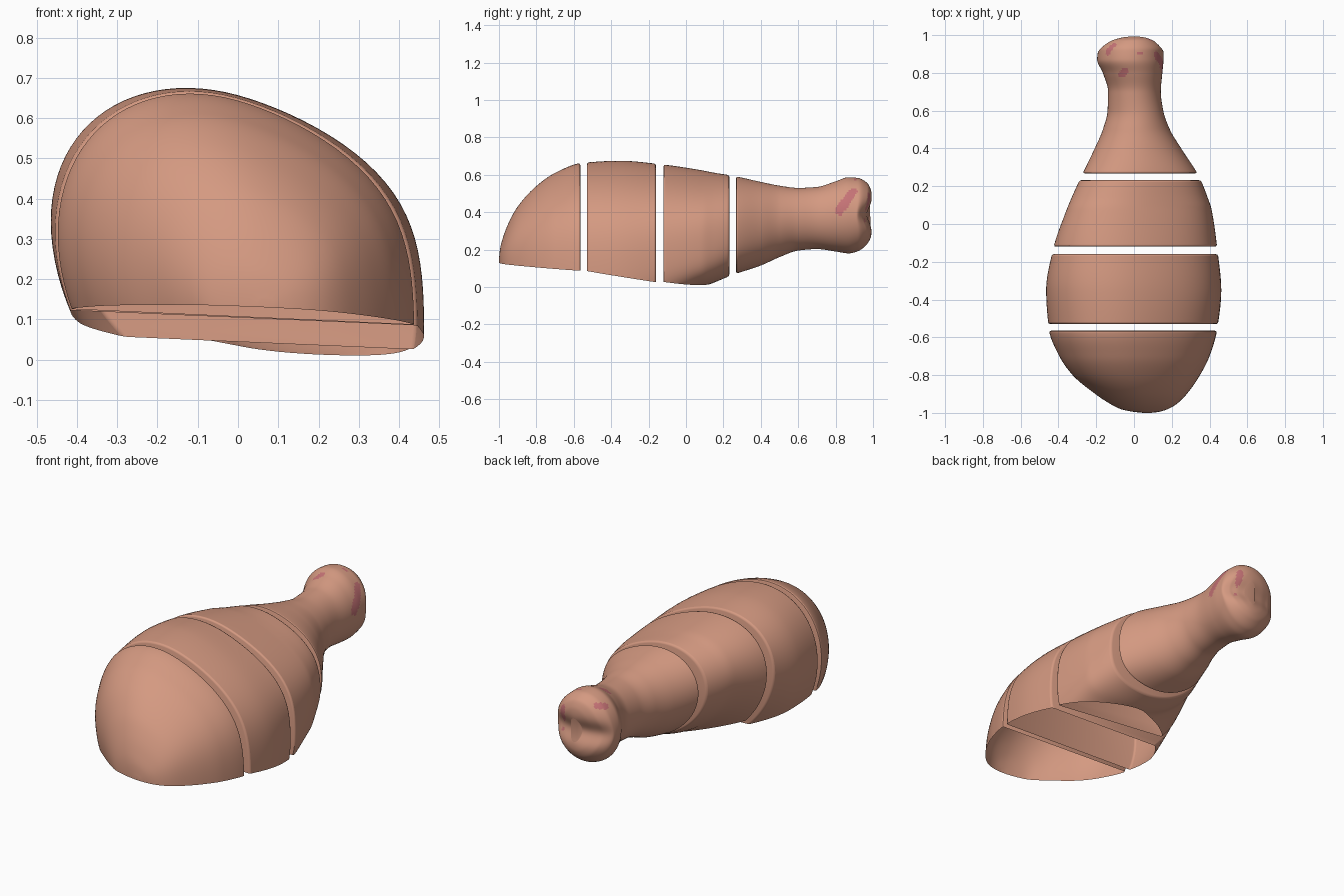
import bpy, bmesh, math
from mathutils import Vector

if "Cube" in bpy.data.objects:
    bpy.data.objects.remove(bpy.data.objects["Cube"])

SEG = 96
# Sections along the leg: y, x left, x right, z low, z high, lean (degrees)
ST = [
    (-1.0, .05, .09, .11, .15, 8), (-.995, .0, .13, .06, .20, 10),
    (-.98, -.07, .18, .0, .26, 12), (-.95, -.13, .23, -.05, .34, 14),
    (-.9, -.205, .28, -.11, .43, 15), (-.8, -.325, .35, -.2, .54, 15),
    (-.7, -.395, .40, -.25, .61, 15), (-.56, -.45, .44, -.28, .663, 15),
    (-.35, -.465, .462, -.24, .675, 16), (-.14, -.43, .442, -.12, .657, 18),
    (.08, -.355, .41, .0, .625, 20), (.14, -.33, .39, .02, .613, 18),
    (.25, -.28, .345, .065, .595, 14), (.4, -.208, .25, .115, .562, 8),
    (.5, -.165, .19, .16, .542, 4), (.6, -.14, .155, .195, .53, 0),
    (.7, -.137, .142, .203, .535, 0), (.8, -.165, .15, .19, .565, 0),
    (.87, -.195, .156, .18, .587, 0), (.92, -.19, .156, .192, .583, 0),
    (.97, -.145, .125, .232, .555, 0), (.99, -.09, .085, .27, .515, 0),
    (1.0, -.03, .04, .32, .45, 0)]


def section(y):
    """Cubic interpolation of the section table at y."""
    y = max(-1, min(1, y))
    i = max(k for k in range(len(ST) - 1) if ST[k][0] <= y)
    a, b = ST[i], ST[i + 1]
    p, q = ST[max(i - 1, 0)], ST[min(i + 2, len(ST) - 1)]
    h = b[0] - a[0]
    t = (y - a[0]) / h
    out = []
    for k in range(1, 6):
        d = (b[k] - a[k]) / h

        def slope(u, v, other):
            o = (u[k] - v[k]) / (u[0] - v[0]) if u[0] != v[0] else d
            return 0 if o * d <= 0 else 2 * o * d / (o + d)
        m0, m1 = slope(a, p, 0) * h, slope(q, b, 0) * h
        out.append((2*t**3 - 3*t*t + 1) * a[k] + (t**3 - 2*t*t + t) * m0
                   + (3*t*t - 2*t**3) * b[k] + (t**3 - t*t) * m1)
    return out


def ring(bm, y, inset=0):
    xl, xr, zl, zh, lean = section(y + 0)
    full = max(0, min(1, (.5 - y) / .4))
    cx, cz, rx, rz = (xl+xr)/2, (zl+zh)/2, (xr-xl)/2 - inset, (zh-zl)/2 - inset
    vs = []
    for k in range(SEG):
        t = 2 * math.pi * k / SEG
        c = math.cos(t)
        if c > 0:
            c += .35 * full * c*c * (1 - c*c)   # fuller right shoulder
        x, z = cx + rx*c, cz + rz * math.sin(t - math.radians(lean))
        yy = y
        if y > .9:                              # groove across the knuckle
            yy -= .036 * math.exp(-((z - .385) / .06)**2) * min(1, (y - .9) / .08)
        vs.append(bm.verts.new((x, yy, z)))
    return vs


def material(name, col):
    m = bpy.data.materials.new(name)
    m.diffuse_color = (*col, 1)
    m.use_nodes = True
    m.node_tree.nodes["Principled BSDF"].inputs["Base Color"].default_value = m.diffuse_color
    return m


SKIN = material("roast_skin", (.66, .32, .22))
STAIN = material("pink_stain", (.56, .17, .18))

# Pink marks on the knuckle: start, end, radius
MARKS = [((.15, .82, .41), (.14, .86, .46), .026), ((.14, .86, .46), (.12, .895, .51), .022),
         ((.14, .785, .505), (.14, .79, .51), .015), ((-.11, .95, .54), (-.14, .91, .53), .018),
         ((-.07, .79, .555), (-.05, .81, .565), .02), ((.02, .905, .58), (.06, .905, .575), .009),
         ((-.1, .72, .52), (-.1, .725, .52), .011), ((.08, .98, .49), (.1, .97, .36), .018)]


def stained(p):
    for a, b, r in MARKS:
        a, b = Vector(a), Vector(b)
        t = max(0, min(1, (p - a).dot(b - a) / (b - a).length_squared))
        if (p - a - (b - a) * t).length < r:
            return True
    return False


def piece(name, y0, y1, plane=None, n=44):
    bm = bmesh.new()
    e = .01
    cut0, cut1 = y0 > -1, y1 < 1
    a, b = y0 + e * cut0, y1 - e * cut1
    rings = [ring(bm, (a+b)/2 - (b-a)/2 * math.cos(math.pi * k / n)) for k in range(n + 1)]
    # rounded rims on the sliced ends
    if cut0:
        rings = [ring(bm, y0, e), ring(bm, y0 + .3*e, .3*e)] + rings
    if cut1:
        rings += [ring(bm, y1 - .3*e, .3*e), ring(bm, y1, e)]
    for r, s in zip(rings, rings[1:]):
        for k in range(SEG):
            j = (k + 1) % SEG
            bm.faces.new((r[k], r[j], s[j], s[k]))
    bm.faces.new(rings[0])
    bm.faces.new(rings[-1])
    bmesh.ops.recalc_face_normals(bm, faces=bm.faces)
    # slanted open cut along the underside
    if plane:
        p, q, r = map(Vector, plane)
        no = (q - p).cross(r - p).normalized()
        if no.z > 0:
            no = -no
        bmesh.ops.bisect_plane(bm, geom=bm.verts[:] + bm.edges[:] + bm.faces[:],
                               plane_co=p, plane_no=no, clear_outer=True)
    for f in bm.faces:
        c = f.calc_center_median()
        f.material_index = int(c.y > .7 and stained(c))
    me = bpy.data.meshes.new(name)
    bm.to_mesh(me)
    bm.free()
    me.materials.append(SKIN)
    me.materials.append(STAIN)
    ob = bpy.data.objects.new(name, me)
    bpy.context.collection.objects.link(ob)
    bpy.ops.object.select_all(action='DESELECT')
    ob.select_set(True)
    bpy.context.view_layer.objects.active = ob
    bpy.ops.object.shade_smooth_by_angle(angle=math.radians(50))


# Three slices of meat and the leg end
piece("front_slice", -1, -.565, ((.07, -1, .13), (-.39, -.57, .125), (.44, -.57, .087)))
piece("second_slice", -.53, -.16, ((.45, -.53, .085), (-.4, -.53, .122), (.45, -.16, .025)))
piece("third_slice", -.12, .232, ((.45, -.12, .025), (-.3, -.12, .1), (.35, .1, 0)))
piece("leg_end", .268, 1, n=110)
